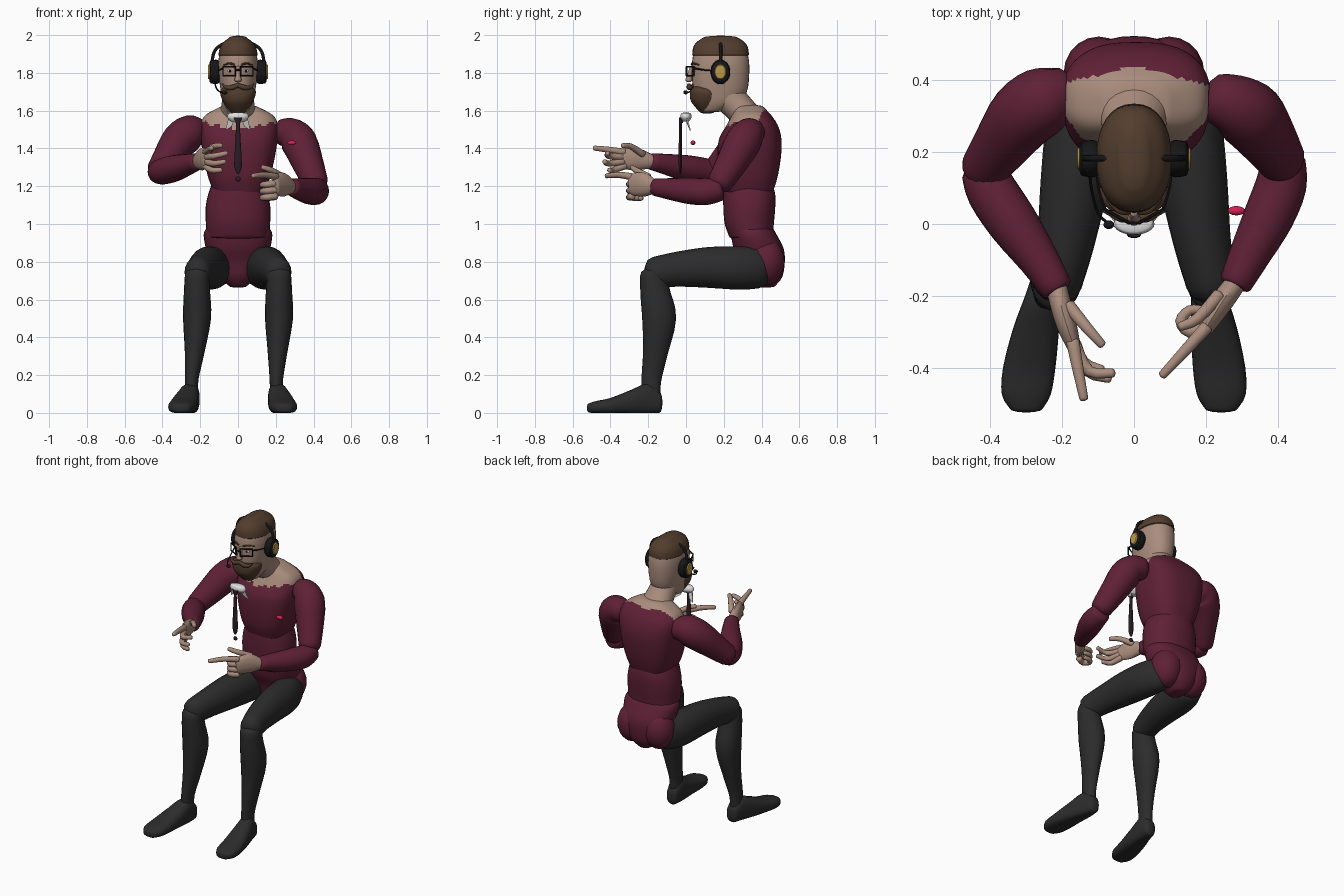
import bpy, bmesh, math
from mathutils import Vector, Matrix

def mat(name, r, g, b):
    m = bpy.data.materials.new(name)
    m.diffuse_color = (r, g, b, 1)
    return m

SKIN = mat("skin", .40, .265, .205)
SHIRT = mat("maroon cloth", .115, .015, .036)
DARK = mat("charcoal cloth", .025, .025, .025)
HAIR = mat("brown hair", .085, .047, .027)
BLACK = mat("black plastic", .008, .008, .009)
WHITE = mat("white cloth", .75, .75, .75)
GOLD = mat("gold", .5, .31, .07)
RED = mat("crimson", .65, .015, .09)
TIE = mat("dark tie", .022, .012, .017)

def finish(bm, name, m, rule=None, angle=40):
    bmesh.ops.recalc_face_normals(bm, faces=bm.faces)
    me = bpy.data.meshes.new(name)
    me.materials.append(m)
    if rule:
        me.materials.append(rule[0])
        for f in bm.faces:
            f.material_index = int(rule[1](f.calc_center_median()))
    bm.to_mesh(me)
    bm.free()
    ob = bpy.data.objects.new(name, me)
    bpy.context.collection.objects.link(ob)
    bpy.ops.object.select_all(action='DESELECT')
    ob.select_set(True)
    bpy.context.view_layer.objects.active = ob
    bpy.ops.object.shade_smooth_by_angle(angle=math.radians(angle))
    return ob

def tube(name, m, pts, n=16, side=(0, 0, 1), axis=None, cap=.6, power=2, sub=3, rule=None, floor=False):
    """Loft of rings (x, y, z, ru, rv) with curved interpolation and domed ends."""
    P = [Vector(p if len(p) == 5 else (*p, p[-1])) for p in pts]
    rings = []
    for i in range(len(P) - 1):
        a, b, c, d = P[max(i - 1, 0)], P[i], P[i + 1], P[min(i + 2, len(P) - 1)]
        for k in range(sub):
            t = k / sub
            rings.append(.5 * (2 * b + (c - a) * t + (2 * a - 5 * b + 4 * c - d) * t * t + (3 * b - a - 3 * c + d) * t ** 3))
    rings.append(P[-1])
    def direction(i):
        if axis:
            return Vector(axis)
        return (Vector(rings[min(i + 1, len(rings) - 1)][:3]) - Vector(rings[max(i - 1, 0)][:3])).normalized()
    secs = [(Vector(r[:3]), direction(i), r[3], r[4]) for i, r in enumerate(rings)]
    def dome(s, sign):
        c, t, a, b = s
        h = min(a, b) * cap * sign
        return [(c + t * h * math.sin(q), t, a * math.cos(q), b * math.cos(q)) for q in (.5, 1.0, 1.35)]
    if cap:
        secs = dome(secs[0], -1)[::-1] + secs + dome(secs[-1], 1)
    bm = bmesh.new()
    loops = []
    for c, t, ru, rv in secs:
        u = Vector(side) - t * t.dot(Vector(side))
        u.normalize()
        v = t.cross(u)
        loop = []
        for j in range(n):
            q = 2 * math.pi * j / n
            cu, cv = [math.copysign(abs(w) ** (2 / power), w) for w in (math.cos(q), math.sin(q))]
            p = c + u * cu * ru + v * cv * rv
            if floor:
                p.z = max(p.z, 0)
            loop.append(bm.verts.new(p))
        loops.append(loop)
    for A, B in zip(loops, loops[1:]):
        for j in range(n):
            bm.faces.new((A[j], A[(j + 1) % n], B[(j + 1) % n], B[j]))
    bm.faces.new(loops[0])
    bm.faces.new(loops[-1])
    return finish(bm, name, m, rule)

def stack(name, m, rows, x=0, **kw):
    """Upright loft from rows (z, centre y, half width, half depth)."""
    kw = dict(n=32, cap=.15, power=2.25) | kw
    return tube(name, m, [(x, y, z, a, b) for z, y, a, b in rows], side=(1, 0, 0), axis=(0, 0, 1), **kw)

def ball(name, m, loc, size):
    bm = bmesh.new()
    bmesh.ops.create_uvsphere(bm, u_segments=20, v_segments=12, radius=1,
                              matrix=Matrix.Translation(loc) @ Matrix.Diagonal((*size, 1)))
    return finish(bm, name, m)

def plate(name, m, pts, depth=.006):
    bm = bmesh.new()
    f = bm.faces.new([bm.verts.new(p) for p in pts])
    r = bmesh.ops.extrude_face_region(bm, geom=[f])
    bmesh.ops.translate(bm, vec=(0, depth, 0), verts=[v for v in r['geom'] if isinstance(v, bmesh.types.BMVert)])
    return finish(bm, name, m)

# Torso: pelvis, abdomen, and chest with a jagged open neckline
stack("pelvis", SHIRT, [(.67, .41, .045, .06), (.72, .41, .10, .10), (.80, .405, .145, .118),
                        (.87, .385, .17, .132), (.94, .36, .182, .122), (.97, .35, .172, .115)])
stack("abdomen", SHIRT, [(.93, .345, .165, .115), (1.0, .335, .17, .13), (1.08, .335, .172, .137),
                         (1.15, .335, .16, .138), (1.21, .33, .14, .13)])
def bare(c):
    zig = abs((abs(c.x) * 16 + .3) % 1 - .5)
    return c.z > 1.50 + .2 * max(0, abs(c.x) - .06) + .05 * zig and c.y < .44 - .25 * abs(c.x)
stack("chest", SHIRT, [(1.17, .33, .135, .13), (1.25, .33, .165, .155), (1.36, .335, .19, .168), (1.45, .34, .203, .165),
                       (1.52, .35, .205, .137), (1.575, .347, .18, .105), (1.62, .335, .10, .075)],
      x=.006, n=64, sub=6, power=2.7, rule=(SKIN, bare))
tube("neck", SKIN, [(0, .34, 1.54, .12, .085), (0, .285, 1.61, .092, .08), (0, .23, 1.67, .083, .085), (0, .2, 1.73, .078, .08)],
     n=24, side=(1, 0, 0))

# Head, hair, beard
stack("head", SKIN, [(1.60, .135, .055, .06), (1.64, .165, .076, .11), (1.70, .18, .09, .142), (1.78, .183, .102, .151),
                     (1.86, .183, .104, .151), (1.92, .183, .094, .138)])
stack("hair", HAIR, [(1.895, .183, .104, .150), (1.93, .183, .097, .146), (1.96, .183, .080, .13), (1.985, .183, .048, .095)], cap=.25)
stack("beard", HAIR, [(1.59, .112, .035, .035), (1.615, .107, .058, .055), (1.65, .1, .080, .074), (1.685, .098, .093, .078),
                      (1.71, .092, .092, .07), (1.725, .08, .07, .052)])
tube("nose", SKIN, [(0, .03, 1.83, .01), (0, .018, 1.785, .014), (0, .014, 1.762, .019)], n=10, side=(1, 0, 0))
for s, w in ((-1, "right"), (1, "left")):
    tube(w + "_moustache", HAIR, [(0, .016, 1.735, .011), (s * .035, .018, 1.722, .014), (s * .065, .03, 1.724, .009),
                                  (s * .083, .035, 1.742, .004)], n=10)
    tube(w + "_eyebrow", HAIR, [(s * .018, .03, 1.843, .005), (s * .045, .036, 1.85, .006), (s * .075, .068, 1.843, .004)], n=8)
    ball(w + "_eye", WHITE, (s * .042, .042, 1.81), (.014, .009, .007))
    ball(w + "_pupil", BLACK, (s * .042, .034, 1.81), (.006, .004, .006))
    # Glasses
    a, b = (s * .014, .003), (s * .08, .04)
    tube(w + "_lens_frame", BLACK, [(*a, 1.785, .005), (*b, 1.785, .005), (*b, 1.833, .005), (*a, 1.833, .005), (*a, 1.785, .005)],
         n=6, side=(0, 1, 0), sub=1)
    tube(w + "_temple", BLACK, [(*b, 1.825, .005), (s * .099, .1, 1.815, .004), (s * .106, .17, 1.81, .004)], n=6)
    # Headphones
    tube(w + "_ear_cup", BLACK, [(s * .098, .182, 1.805, .055, .045), (s * .115, .182, 1.805, .065, .052),
                                 (s * .145, .182, 1.805, .06, .048)], n=24, cap=.2)
    tube(w + "_ear_cup_disc", GOLD, [(s * .15, .182, 1.805, .042, .033), (s * .158, .182, 1.805, .036, .028)], n=20, cap=.05)
    tube(w + "_headband", BLACK, [(s * .138, .183, 1.85, .009), (s * .13, .183, 1.90, .009), (s * .108, .183, 1.935, .009),
                                  (s * .06, .183, 1.962, .009)], n=10, side=(0, 1, 0))
tube("glasses_bridge", BLACK, [(-.016, .003, 1.815, .005), (.016, .003, 1.815, .005)], n=6)
tube("microphone_arm", BLACK, [(-.125, .15, 1.76, .004), (-.117, .09, 1.725, .004), (-.1, .03, 1.702, .004), (-.07, 0, 1.697, .004)], n=8)
ball("microphone", BLACK, (-.07, -.002, 1.697), (.015, .012, .011))

# Floating collar, tie and badge
tube("collar", WHITE, [(0, 0, 1.545, .04, .018), (0, 0, 1.565, .057, .03), (0, 0, 1.585, .05, .026)],
     side=(1, 0, 0), axis=(0, 0, 1), cap=.2, n=24)
for s, w in ((-1, "right"), (1, "left")):
    plate(w + "_collar_flap", WHITE, [(s * .01, -.012, 1.57), (s * .05, .0, 1.565), (s * .066, .02, 1.495), (s * .035, .012, 1.515)])
tube("tie_knot", TIE, [(0, -.025, 1.565, .022, .012), (0, -.027, 1.535, .012, .01)], side=(1, 0, 0), axis=(0, 0, 1), n=12)
tube("tie", TIE, [(0, -.029, 1.54, .009, .007), (0, -.03, 1.42, .015, .009), (0, -.03, 1.31, .02, .009), (0, -.03, 1.265, .006, .004)],
     side=(1, 0, 0), axis=(0, 0, 1), n=10)
ball("tie_tip", TIE, (0, -.028, 1.238), (.014, .008, .014))
ball("badge", RED, (.285, .037, 1.43), (.024, .013, .012))

# Arms
tube("right_upper_arm", SHIRT, [(-.2, .37, 1.485, .07), (-.25, .345, 1.483, .095), (-.31, .30, 1.44, .096),
                                (-.37, .22, 1.355, .08), (-.418, .155, 1.285, .066)], n=20)
tube("right_forearm", SHIRT, [(-.42, .15, 1.275, .062), (-.395, .09, 1.28, .071), (-.335, 0, 1.295, .07),
                              (-.265, -.1, 1.315, .056), (-.215, -.18, 1.33, .045)], n=20, cap=.3)
tube("left_upper_arm", SHIRT, [(.235, .35, 1.487, .072), (.285, .33, 1.475, .086), (.325, .30, 1.43, .096),
                               (.37, .24, 1.32, .083), (.41, .18, 1.22, .068)], n=20)
tube("left_forearm", SHIRT, [(.415, .18, 1.185, .062), (.41, .11, 1.172, .071), (.375, .02, 1.175, .07),
                             (.325, -.08, 1.185, .058), (.283, -.165, 1.195, .046)], n=20, cap=.3)

# Hands
tube("right_palm", SKIN, [(-.215, -.18, 1.33, .036, .03), (-.2, -.24, 1.34, .055, .03), (-.185, -.29, 1.345, .06, .028),
                          (-.168, -.34, 1.345, .05, .02)], n=14)
tube("left_palm", SKIN, [(.283, -.165, 1.195, .036, .03), (.25, -.21, 1.205, .06, .032), (.225, -.25, 1.21, .064, .028),
                         (.2, -.29, 1.205, .055, .022)], n=14)
fingers = {
    "right_thumb": [(-.18, -.23, 1.37), (-.13, -.29, 1.41), (-.09, -.335, 1.415)],
    "right_index": [(-.17, -.33, 1.38), (-.155, -.41, 1.393), (-.14, -.485, 1.402)],
    "right_middle": [(-.165, -.34, 1.355), (-.125, -.41, 1.36), (-.06, -.415, 1.375)],
    "right_ring": [(-.165, -.335, 1.33), (-.13, -.41, 1.32), (-.07, -.43, 1.33)],
    "right_little": [(-.17, -.325, 1.308), (-.14, -.385, 1.285), (-.09, -.405, 1.285)],
    "left_thumb": [(.235, -.2, 1.25), (.175, -.265, 1.285), (.13, -.285, 1.30)],
    "left_index": [(.2, -.29, 1.25), (.14, -.355, 1.26), (.08, -.42, 1.255)]}
for k, w in enumerate(("middle", "ring", "little")):
    z = 1.215 - .034 * k
    fingers["left_" + w] = [(.2, -.285, z), (.155, -.3, z - .005), (.13, -.27, z - .008), (.155, -.24, z - .01), (.19, -.24, z - .01)]
for w, pts in fingers.items():
    tube(w, SKIN, [(*p, .0195 - .0065 * i / (len(pts) - 1)) for i, p in enumerate(pts)], n=10)

# Legs and feet
for s, w, k in ((-1, "right", 0), (1, "left", .042)):
    ball(w + "_buttock", SHIRT, (s * .098, .42, .80), (.098, .102, .125))
    tube(w + "_thigh", DARK, [(s * .118, .385, .768, .085, .108), (s * .145, .29, .767, .097, .115), (s * .165, .12, .77, .095, .108),
                              (s * .19, -.05, .76, .08, .092), (s * .215, -.165, .742, .07, .083)], n=20, side=(1, 0, 0), cap=.75)
    tube(w + "_shin", DARK, [(s * .217, -.175, .735, .064, .068), (s * .217, -.162, .63, .07, .08), (s * .217, -.142, .5, .074, .09),
                             (s * (.23 - k / 2), -.162, .32, .052, .066), (s * (.245 - k), -.183, .18, .036, .053),
                             (s * (.247 - k), -.185, .1, .036, .05)], n=20, side=(1, 0, 0), cap=.6)
    c = .055 if s < 0 else .04
    tube(w + "_foot", DARK, [(s * (.245 - k + c * f), y, z, a, h) for f, y, z, a, h in (
        (0, -.14, .055, .038, .055), (.15, -.2, .075, .05, .082), (.5, -.29, .058, .064, .064),
        (.85, -.40, .037, .073, .042), (1, -.475, .03, .068, .033), (1, -.515, .026, .045, .024))],
         n=20, side=(1, 0, 0), axis=(0, -1, 0), cap=.4, power=2.6, floor=True)
